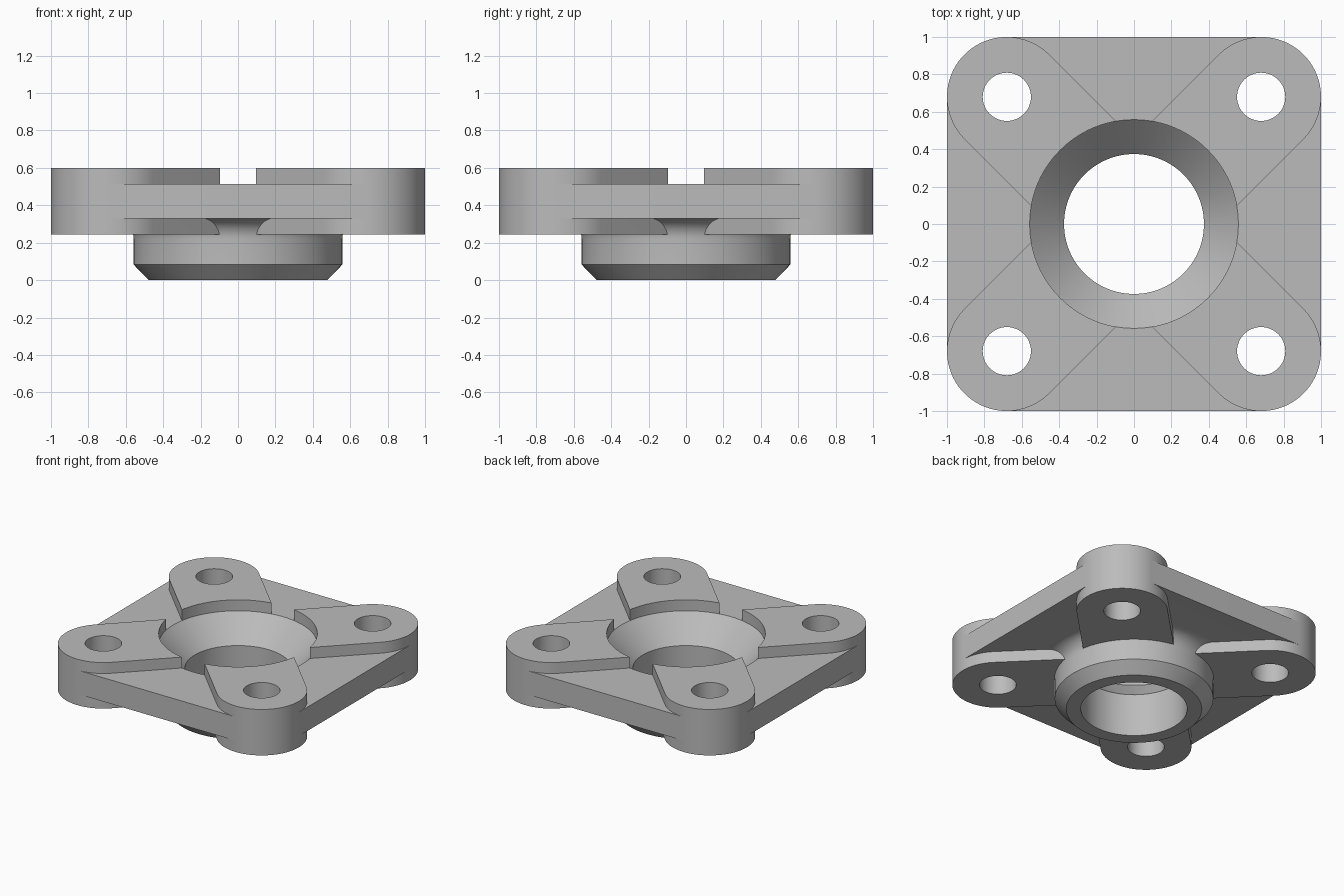
import bpy, bmesh
from math import cos, sin, pi, radians

default = bpy.data.objects.get("Cube")
if default:
    bpy.data.objects.remove(default, do_unlink=True)

SEG = 96
CORNER = 0.68            # centre of each corner boss
BOSS_R = 0.32            # boss radius and arm half width
HUB_R = 0.558
ARM_Z = (0.243, 0.6)
PLATE_Z = (0.33, 0.515)

metal = bpy.data.materials.new("Grey Metal")
metal.use_nodes = True
grey = (0.5, 0.5, 0.5, 1)
metal.diffuse_color = grey
metal.node_tree.nodes["Principled BSDF"].inputs["Base Color"].default_value = grey


def finish(name, bm):
    bmesh.ops.recalc_face_normals(bm, faces=bm.faces)
    mesh = bpy.data.meshes.new(name)
    bm.to_mesh(mesh)
    bm.free()
    mesh.materials.append(metal)
    obj = bpy.data.objects.new(name, mesh)
    bpy.context.collection.objects.link(obj)
    return obj


def prism(name, outline, z0, z1):
    bm = bmesh.new()
    base = bm.faces.new([bm.verts.new((x, y, z0)) for x, y in outline])
    top = bmesh.ops.extrude_face_region(bm, geom=[base])
    verts = [v for v in top["geom"] if isinstance(v, bmesh.types.BMVert)]
    bmesh.ops.translate(bm, vec=(0, 0, z1 - z0), verts=verts)
    return finish(name, bm)


def lathe(name, profile):
    """Solid of revolution; the profile starts and ends on the axis."""
    bm = bmesh.new()
    rings = []
    for r, z in profile:
        count = SEG if r > 0 else 1
        rings.append([bm.verts.new((r * cos(2 * pi * i / SEG), r * sin(2 * pi * i / SEG), z))
                      for i in range(count)])
    for a, b in zip(rings, rings[1:]):
        for i in range(SEG):
            j = (i + 1) % SEG
            quad = [a[i % len(a)], a[j % len(a)], b[j % len(b)], b[i % len(b)]]
            bm.faces.new(list(dict.fromkeys(quad)))
    return finish(name, bm)


def combine(target, tool, operation):
    mod = target.modifiers.new("Boolean", 'BOOLEAN')
    mod.operation = operation
    mod.solver = 'EXACT'
    mod.object = tool
    bpy.context.view_layer.update()
    graph = bpy.context.evaluated_depsgraph_get()
    result = bpy.data.meshes.new_from_object(target.evaluated_get(graph))
    target.modifiers.clear()
    target.data = result
    bpy.data.objects.remove(tool, do_unlink=True)


# Thin square web; its clipped corners meet the round bosses
corners = []
for sx, sy in ((1, 1), (-1, 1), (-1, -1), (1, -1)):
    pair = [(sx, sy * CORNER), (sx * CORNER, sy)]
    corners += pair if sx * sy > 0 else pair[::-1]
flange = prism("flange", corners, *PLATE_Z)

# Hub with bottom chamfer and a fillet under the web
FILLET = 0.11
hub_profile = [(0, 0), (0.477, 0), (HUB_R, 0.083)]
for i in range(11):
    a = pi / 2 * i / 10
    hub_profile.append((HUB_R + FILLET * (1 - cos(a)), PLATE_Z[0] - FILLET * (1 - sin(a))))
hub_profile += [(HUB_R + FILLET, 0.42), (0, 0.42)]
combine(flange, lathe("hub", hub_profile), 'UNION')

# Four diagonal arms with rounded ends
for k in range(4):
    turn = pi / 4 + k * pi / 2
    sx, sy = (1 if cos(turn) > 0 else -1), (1 if sin(turn) > 0 else -1)
    arc = [turn - pi / 2 + pi * i / 48 for i in range(49)]
    outline = [(sx * CORNER + BOSS_R * cos(a), sy * CORNER + BOSS_R * sin(a)) for a in arc]
    outline += [(BOSS_R * cos(a), BOSS_R * sin(a)) for a in (arc[-1], arc[0])]
    combine(flange, prism("arm", outline, *ARM_Z), 'UNION')

# Central bore with a conical seat
bore = [(0, -0.1), (0.374, -0.1), (0.374, 0.331), (HUB_R, PLATE_Z[1]), (HUB_R, 0.7), (0, 0.7)]
combine(flange, lathe("bore", bore), 'DIFFERENCE')

# Bolt holes
for sx in (-1, 1):
    for sy in (-1, 1):
        ring = [2 * pi * i / 48 for i in range(48)]
        hole = prism("hole", [(sx * CORNER + 0.129 * cos(a), sy * CORNER + 0.129 * sin(a))
                              for a in ring], 0.1, 0.8)
        combine(flange, hole, 'DIFFERENCE')

# Smooth round walls, sharp edges
bpy.ops.object.select_all(action='DESELECT')
flange.select_set(True)
bpy.context.view_layer.objects.active = flange
bpy.ops.object.shade_smooth_by_angle(angle=radians(25))
